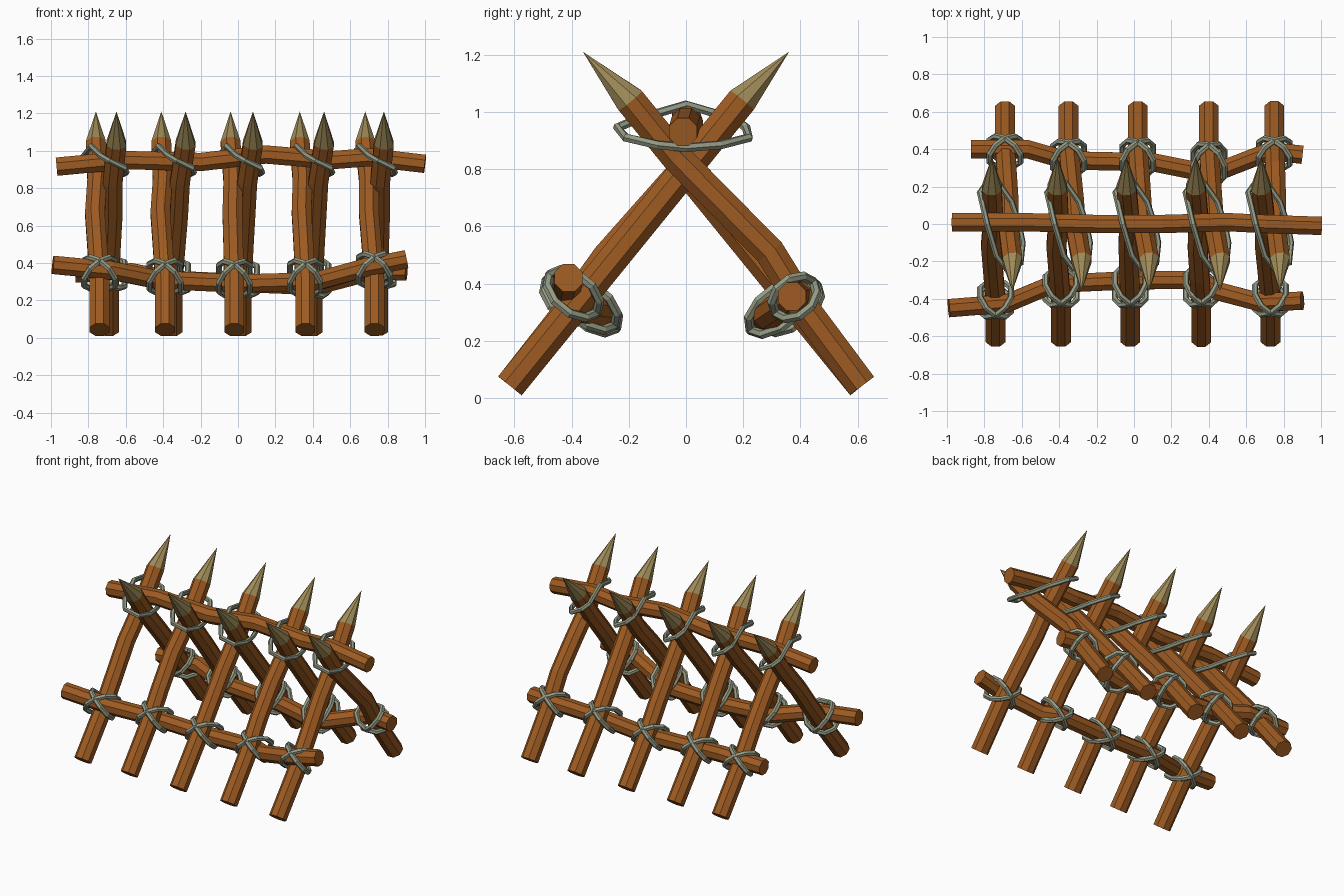
import bpy, bmesh, math
from mathutils import Vector

if "Cube" in bpy.data.objects:
    bpy.data.objects.remove(bpy.data.objects["Cube"], do_unlink=True)


def material(name, rgb):
    m = bpy.data.materials.new(name)
    m.use_nodes = True
    m.diffuse_color = (*rgb, 1)
    m.node_tree.nodes["Principled BSDF"].inputs["Base Color"].default_value = (*rgb, 1)
    return m


BARK = material("brown_wood", (0.34, 0.105, 0.016))
TIP = material("pale_cut_wood", (0.35, 0.26, 0.10))
ROPE = material("grey_rope", (0.30, 0.33, 0.235))


def sweep(name, path, radius, ref, mats, sides=8, closed=False, point=None):
    """Flat-faced tube along a path; an optional point sharpens its far end."""
    path, ref, bm = [Vector(p) for p in path], Vector(ref), bmesh.new()
    n, rings = len(path), []
    for i, p in enumerate(path):
        a = path[i - 1] if i or closed else p
        b = path[(i + 1) % n] if i < n - 1 or closed else p
        t = (b - a).normalized()
        side = t.cross(ref).normalized()
        up = side.cross(t)
        angles = [(k + 0.5) * math.tau / sides for k in range(sides)]
        rings.append([bm.verts.new(p + radius * (side * math.cos(g) + up * math.sin(g)))
                      for g in angles])
    pairs = list(zip(rings, rings[1:])) + ([(rings[-1], rings[0])] if closed else [])
    for r, s in pairs:
        for k in range(sides):
            j = (k + 1) % sides
            bm.faces.new((r[k], r[j], s[j], s[k]))
    if not closed:
        bm.faces.new(rings[0])
        if point:
            apex = bm.verts.new(point)
            for k in range(sides):
                f = bm.faces.new((rings[-1][k], rings[-1][(k + 1) % sides], apex))
                f.material_index = 1
        else:
            bm.faces.new(rings[-1])
    bmesh.ops.recalc_face_normals(bm, faces=bm.faces)
    mesh = bpy.data.meshes.new(name)
    bm.to_mesh(mesh)
    bm.free()
    for m in mats:
        mesh.materials.append(m)
    ob = bpy.data.objects.new(name, mesh)
    bpy.context.collection.objects.link(ob)
    return ob


def at_x(path, x):
    """Point of a rail where it passes x."""
    for a, b in zip(path, path[1:]):
        if a[0] <= x <= b[0]:
            return Vector(a).lerp(Vector(b), (x - a[0]) / (b[0] - a[0]))


# Rails: one along the crossing, one low on each side
top_rail = [(-0.97, 0.01, 0.915), (-0.6, 0.01, 0.95), (-0.2, 0, 0.94), (0.15, 0, 0.98),
            (0.5, 0.01, 0.95), (0.7, 0, 0.965), (1, -0.01, 0.93)]
front_rail = [(-0.99, -0.45, 0.39), (-0.68, -0.425, 0.36), (-0.43, -0.32, 0.31),
              (0, -0.30, 0.29), (0.35, -0.30, 0.30), (0.45, -0.36, 0.31),
              (0.68, -0.42, 0.375), (0.9, -0.41, 0.42)]
back_rail = [(-0.87, 0.40, 0.345), (-0.57, 0.40, 0.35), (-0.36, 0.34, 0.31),
             (0.1, 0.33, 0.29), (0.35, 0.28, 0.28), (0.46, 0.285, 0.29),
             (0.73, 0.39, 0.36), (0.9, 0.37, 0.355)]
for name, path in (("top_rail", top_rail), ("front_rail", front_rail), ("back_rail", back_rail)):
    sweep(name, path, 0.053, (0, 0, 1), [BARK])


def lashing(name, rail, foot, along):
    """Two crossed rope loops round a stake and a rail."""
    gap = rail - foot
    normal = Vector((0, -along.z, along.y))
    normal *= 1 if normal.dot(gap) > 0 else -1
    centre = (rail + foot) / 2
    reach = abs(normal.dot(gap)) / 2 + 0.075
    for tag, s in (("a", 1), ("b", -1)):
        d = (Vector((s, 0, 0)) + along * 0.75).normalized()
        loop = []
        for k in range(10):
            g = k * math.tau / 10
            loop.append(centre + normal * reach * math.cos(g) + d * 0.108 * math.sin(g))
        sweep(name + "_" + tag, loop, 0.017, normal.cross(d), [ROPE], 6, True)


# Stakes: x at the base, middle and tip, plus the outward bow
fronts = [(-0.74, -0.765, -0.76, 0), (-0.39, -0.415, -0.41, 0.01), (-0.02, -0.03, -0.04, 0),
          (0.36, 0.34, 0.33, 0.02), (0.73, 0.70, 0.68, 0)]
backs = [(-0.69, -0.67, -0.65, 0.01), (-0.35, -0.32, -0.28, 0), (0.02, 0.04, 0.08, 0.01),
         (0.40, 0.42, 0.46, 0), (0.75, 0.76, 0.78, 0.045)]

for side, s, stakes, rail in (("front", -1, fronts, front_rail), ("back", 1, backs, back_rail)):
    for i, (x0, x1, x2, bow) in enumerate(stakes):
        base, neck = Vector((x0, s * 0.615, 0.043)), Vector((x2, -s * 0.195, 1.04))
        along = Vector((0, neck.y - base.y, neck.z - base.z)).normalized()
        out = Vector((0, s * along.z, abs(along.y)))
        path = []
        for t, x, k in ((0, x0, 0), (0.25, x0, 0.3), (0.44, (x0 + x1) / 2, 1),
                        (0.62, x1, 0.5), (0.8, (x1 + x2) / 2 - s * 0.01, 0), (1, x2, 0)):
            p = base.lerp(neck, t) + out * bow * k
            p.x = x
            path.append(p)
        sweep(f"{side}_stake_{i + 1}", path, 0.057, (1, 0, 0), [BARK, TIP],
              point=(x2, -s * 0.36, 1.21))
        r = at_x(rail, x0)
        foot = base + along * along.dot(r - base)
        foot.x = x0
        lashing(f"{side}_lashing_{i + 1}", r, foot, along)

# Long rope loops tying each crossed pair to the top rail
loop = [(-0.12, 0.17, 0.975), (-0.08, 0, 1.025), (-0.03, -0.17, 0.975), (0.02, -0.24, 0.945),
        (0.10, -0.21, 0.91), (0.11, -0.1, 0.885), (0.09, 0, 0.875), (0.05, 0.12, 0.885),
        (-0.02, 0.22, 0.91), (-0.09, 0.21, 0.945)]
for i, (f, b) in enumerate(zip(fronts, backs)):
    mid = Vector(((f[2] + b[2]) / 2, 0, 0))
    sweep(f"top_lashing_{i + 1}", [mid + Vector(p) for p in loop], 0.016,
          (0.6, 0.2, 0.75), [ROPE], 6, True)
